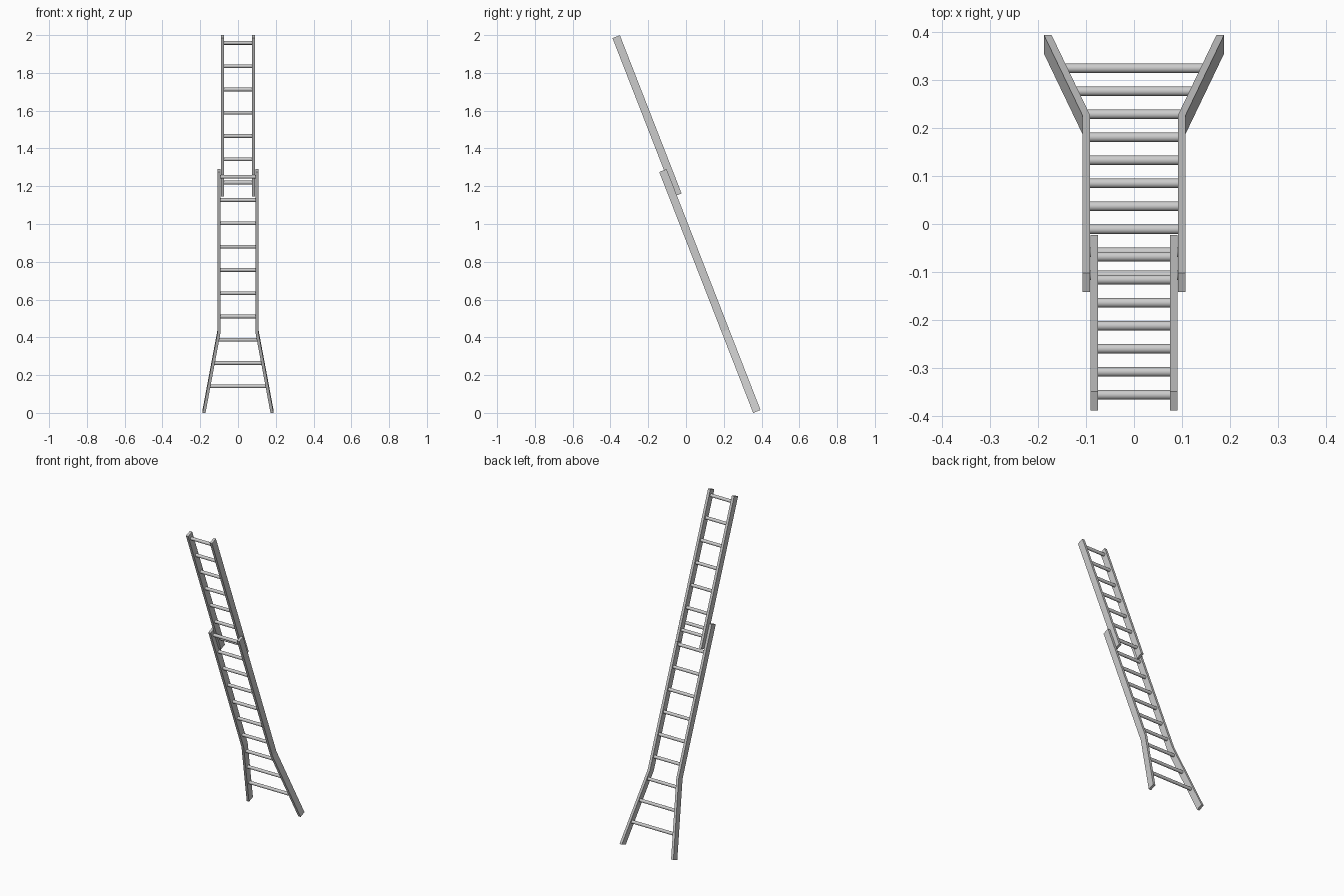
import bpy, bmesh, math
from mathutils import Matrix

if "Cube" in bpy.data.objects:
    bpy.data.objects.remove(bpy.data.objects["Cube"])

# Ladder space: x across, y depth, z along the rails; then leaned forward
LEAN = (Matrix.Translation((0, 0.375, 0.0076))
        @ Matrix.Rotation(math.radians(21.3), 4, 'X'))
DEPTH = 0.042
RUNG_STEP = 0.1323


def finish(name, bm):
    bmesh.ops.recalc_face_normals(bm, faces=bm.faces)
    me = bpy.data.meshes.new(name)
    bm.to_mesh(me)
    bm.free()
    ob = bpy.data.objects.new(name, me)
    ob.matrix_world = LEAN
    bpy.context.collection.objects.link(ob)
    return ob


def rail(name, side, stations, y):
    """Rectangular bar through stations of (inner x, outer x, distance up)."""
    bm = bmesh.new()
    rings = []
    for xi, xo, z in stations:
        rings.append([bm.verts.new((side * x, y + d * DEPTH / 2, z))
                      for x, d in ((xi, -1), (xo, -1), (xo, 1), (xi, 1))])
    for a, b in zip(rings, rings[1:]):
        for i in range(4):
            j = (i + 1) % 4
            bm.faces.new((a[i], a[j], b[j], b[i]))
    bm.faces.new(rings[0])
    bm.faces.new(rings[-1])
    finish(name, bm)


def rung(name, half_width, y, z):
    bm = bmesh.new()
    bmesh.ops.create_cone(
        bm, cap_ends=True, segments=24, radius1=0.01, radius2=0.01,
        depth=2 * half_width,
        matrix=Matrix.Translation((0, y, z)) @ Matrix.Rotation(math.pi / 2, 4, 'Y'))
    for f in bm.faces:
        f.smooth = len(f.verts) == 4
    for e in bm.edges:
        e.smooth = all(f.smooth for f in e.link_faces)
    finish(name, bm)


# Rails: lower pair flares at the foot, upper pair slides inside and behind
KINK = 0.459
LOWER = [(0.172, 0.188, 0), (0.092, 0.108, KINK), (0.092, 0.108, 1.369)]
UPPER = [(0.075, 0.091, 1.22), (0.075, 0.091, 2.119)]
UPPER_Y = 0.027
for side, label in ((-1, "left"), (1, "right")):
    rail("lower_rail_" + label, side, LOWER, 0)
    rail("upper_rail_" + label, side, UPPER, UPPER_Y)

# Lower rungs, widening with the flare
for i in range(10):
    z = 0.142 + i * RUNG_STEP
    half = 0.096 + 0.08 * max(0, 1 - z / KINK)
    rung(f"lower_rung_{i + 1}", half, 0.002, z)

# Upper rungs
for i in range(7):
    rung(f"upper_rung_{i + 1}", 0.079, UPPER_Y, 1.290 + i * RUNG_STEP)
